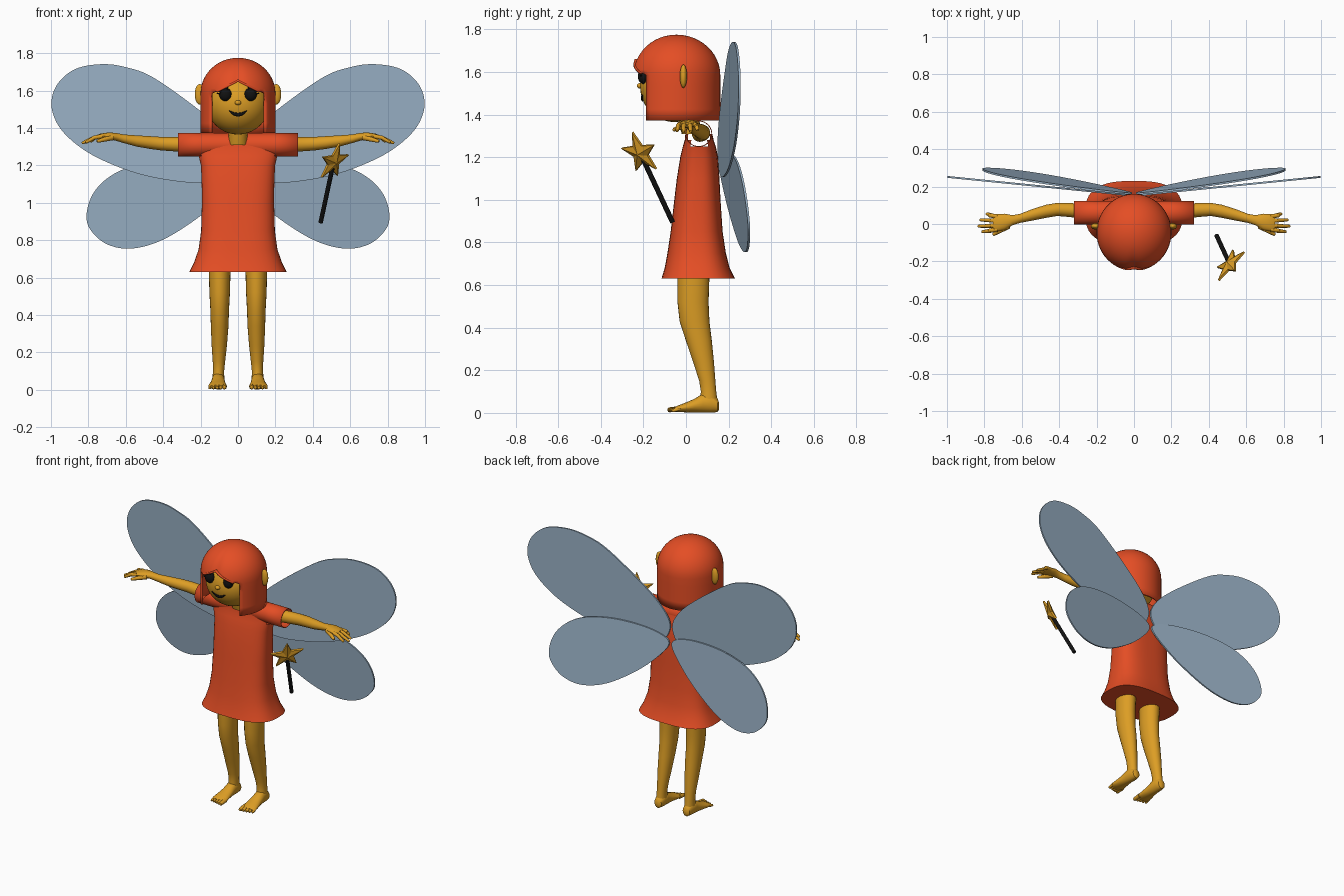
import bpy, bmesh, math
from mathutils import Vector, Matrix

if "Cube" in bpy.data.objects:
    bpy.data.objects.remove(bpy.data.objects["Cube"])


def material(name, rgb):
    m = bpy.data.materials.new(name)
    m.diffuse_color = (*rgb, 1)
    m.use_nodes = True
    m.node_tree.nodes["Principled BSDF"].inputs["Base Color"].default_value = m.diffuse_color
    return m


RED = material("red cloth", (0.78, 0.075, 0.018))
SKIN = material("golden skin", (0.72, 0.34, 0.018))
BLUE = material("pale blue", (0.32, 0.44, 0.56))
BLACK = material("black", (0.006, 0.006, 0.006))


def finish(bm, name, mat, mirror=False, angle=40, smooth=True, thick=0):
    bmesh.ops.recalc_face_normals(bm, faces=bm.faces)
    me = bpy.data.meshes.new(name)
    bm.to_mesh(me)
    bm.free()
    me.materials.append(mat)
    if smooth:
        me.shade_smooth()
        me.set_sharp_from_angle(angle=math.radians(angle))
    ob = bpy.data.objects.new(name, me)
    bpy.context.collection.objects.link(ob)
    if thick:
        s = ob.modifiers.new("thickness", "SOLIDIFY")
        s.thickness = thick
        s.offset = -1
    if mirror:
        m = ob.modifiers.new("mirror", "MIRROR")
        m.use_mirror_merge = False
    return ob


def skin_rings(bm, rings, caps=(True, True)):
    vs = [[bm.verts.new(p) for p in r] for r in rings]
    n = len(vs[0])
    for a, b in zip(vs, vs[1:]):
        for i in range(n):
            bm.faces.new((a[i], a[(i + 1) % n], b[(i + 1) % n], b[i]))
    if caps[0]:
        bm.faces.new(vs[0])
    if caps[1]:
        bm.faces.new(vs[-1])


def oval(c, u, v, a, b, n=20, power=2.0):
    pts = []
    for i in range(n):
        t = 2 * math.pi * i / n
        co, si = math.cos(t), math.sin(t)
        k = (abs(co) ** power + abs(si) ** power) ** (-1 / power)
        pts.append(Vector(c) + u * (a * co * k) + v * (b * si * k))
    return pts


X, Y, Z = Vector((1, 0, 0)), Vector((0, 1, 0)), Vector((0, 0, 1))


def loft(bm, rows, u, v, n=20):
    """rows: (x, y, z, half width along u, half width along v)"""
    skin_rings(bm, [oval(r[:3], u, v, r[3], r[4], n) for r in rows])


def capsule(bm, p, q, r0, r1, n=10):
    p, q = Vector(p), Vector(q)
    d = (q - p).normalized()
    u = d.cross(Z if abs(d.z) < 0.9 else X).normalized()
    v = d.cross(u)
    skin_rings(bm, [oval(c, u, v, r, r, n) for c, r in (
        (p, r0), (p.lerp(q, 0.5), (r0 + r1) / 2), (q - d * r1 * 0.7, r1),
        (q - d * r1 * 0.2, r1 * 0.75), (q, r1 * 0.25))])


def ellipsoid(bm, c, s, seg=32):
    bmesh.ops.create_uvsphere(bm, u_segments=seg, v_segments=seg // 2, radius=1,
                              matrix=Matrix.Translation(c) @ Matrix.Diagonal((*s, 1)))


# Dress body: rounded rectangular rings, flared hem, opened where the sleeves pass
bm = bmesh.new()
rows = [(0.63, 0.26, -0.115, 0.23), (0.68, 0.235, -0.10, 0.205), (0.75, 0.211, -0.087, 0.187),
        (0.85, 0.197, -0.072, 0.172), (1.0, 0.193, -0.055, 0.162), (1.1, 0.194, -0.043, 0.157),
        (1.2, 0.198, -0.027, 0.15), (1.25, 0.21, -0.015, 0.14), (1.28, 0.215, -0.006, 0.13),
        (1.31, 0.215, -0.003, 0.123)]
skin_rings(bm, [oval((0, (a + b) / 2, z), X, Y, w, (b - a) / 2, 48, 2.8) for z, w, a, b in rows],
           (True, False))
inside = [f for f in bm.faces if len(f.verts) == 4 and abs(f.calc_center_median().x) > 0.17
          and (f.calc_center_median().yz - Vector((0.06, 1.31))).length < 0.058]
bmesh.ops.delete(bm, geom=inside, context="FACES")
finish(bm, "dress", RED)

# Sleeves: one hollow tube across the shoulders
bm = bmesh.new()
skin_rings(bm, [oval((x, 0.06, 1.31), Y, Z, 0.063, 0.062, 32) for x in (-0.32, -0.2, 0.2, 0.32)],
           (False, False))
finish(bm, "sleeves", RED, thick=0.004)

# Neck and head
bm = bmesh.new()
loft(bm, [(0, 0.03, 1.31, 0.052, 0.05), (0, 0.015, 1.36, 0.05, 0.05), (0, 0.0, 1.44, 0.052, 0.05)], X, Y)
finish(bm, "neck", SKIN)
bm = bmesh.new()
ellipsoid(bm, (0, -0.055, 1.53), (0.168, 0.16, 0.165), 40)
finish(bm, "head", SKIN)
bm = bmesh.new()
ellipsoid(bm, (0, -0.215, 1.535), (0.017, 0.016, 0.013), 16)
finish(bm, "nose", SKIN)
bm = bmesh.new()
ellipsoid(bm, (0.205, -0.012, 1.58), (0.026, 0.017, 0.055), 20)
finish(bm, "ear", SKIN, mirror=True)

# Eyes with lashes
bm = bmesh.new()
ellipsoid(bm, (0.068, -0.2, 1.58), (0.033, 0.026, 0.036), 24)
for deg in (5, 25, 45, 65, 85, 110):
    t = math.radians(deg)
    d = Vector((math.cos(t), -0.1, math.sin(t)))
    base = Vector((0.068, -0.208, 1.58))
    capsule(bm, base + d * 0.02, base + d * 0.046, 0.006, 0.002, 6)
finish(bm, "eye", BLACK, mirror=True)

# Smiling mouth lying on the face
bm = bmesh.new()
rows = []
for i in range(13):
    x = -0.048 + 0.008 * i
    s = (x / 0.048) ** 2
    z = 1.472 + 0.02 * s
    y = -0.055 - 0.16 * math.sqrt(1 - (x / 0.168) ** 2 - ((z - 1.53) / 0.165) ** 2)
    rows.append((x, y, z, 0.006, 0.003 + 0.008 * (1 - s)))
loft(bm, rows, Y, Z, 8)
finish(bm, "mouth", BLACK)

# Hair: domed bob with a parted fringe and a face opening
bm = bmesh.new()
EDGE = math.asin(0.145 / 0.2)
front = [EDGE * i / 12 for i in range(-12, 13)]
back = [EDGE + (2 * math.pi - 2 * EDGE) * i / 44 for i in range(45)]


def hair_columns(angles, fringe):
    cols = []
    for t in angles:
        x = math.sin(t)
        end = 1.66 - 0.075 * abs(x) * 0.2 / 0.145 if fringe else 1.372
        cleft = 1 - 0.045 * math.exp(-(x * 0.2 / 0.03) ** 2) if fringe else 1
        col = []
        for j in range(1, 17):
            f = j / 12
            if j <= 12:
                r, z = math.sin(f * math.pi / 2), 1.585 + 0.19 * math.cos(f * math.pi / 2)
            else:
                r, z = 1, 1.585 + (end - 1.585) * (j - 12) / 4
            if fringe and z < end:
                z = end
                r = math.sqrt(max(0, 1 - ((end - 1.585) / 0.19) ** 2)) if end > 1.585 else 1
            k = r * (1 - (1 - cleft) * r)
            col.append(bm.verts.new((0.2 * k * x, -0.045 - 0.206 * k * math.cos(t), z)))
        cols.append(col)
    top = bm.verts.new((0, -0.045, 1.775))
    for a, b in zip(cols, cols[1:]):
        bm.faces.new((top, a[0], b[0]))
        for j in range(15):
            bm.faces.new((a[j], a[j + 1], b[j + 1], b[j]))


hair_columns(front, True)
hair_columns(back, False)
bmesh.ops.remove_doubles(bm, verts=bm.verts, dist=0.0005)
bmesh.ops.dissolve_degenerate(bm, edges=bm.edges, dist=0.0001)
finish(bm, "hair", RED, angle=50, thick=0.012)

# Arms with palm, fingers and thumb
bm = bmesh.new()
loft(bm, [(0.27, 0.065, 1.312, 0.038, 0.04), (0.34, 0.075, 1.313, 0.038, 0.038),
          (0.41, 0.078, 1.316, 0.035, 0.036), (0.47, 0.068, 1.322, 0.035, 0.034),
          (0.54, 0.05, 1.33, 0.031, 0.03), (0.61, 0.03, 1.342, 0.024, 0.023),
          (0.65, 0.02, 1.352, 0.027, 0.021), (0.69, 0.012, 1.358, 0.043, 0.018),
          (0.735, 0.006, 1.355, 0.046, 0.015), (0.755, 0.004, 1.352, 0.04, 0.01)], Y, Z)
for y0, y1, x1, z1 in ((0.04, 0.055, 0.79, 1.325), (0.017, 0.022, 0.825, 1.32),
                       (-0.008, -0.012, 0.835, 1.318), (-0.03, -0.042, 0.815, 1.322)):
    mid = (0.78, (y0 + y1) / 2, 1.346)
    capsule(bm, (0.73, y0, 1.355), mid, 0.012, 0.011)
    capsule(bm, (0.765, (y0 + y1) / 2, 1.35), (x1, y1, z1), 0.011, 0.008)
capsule(bm, (0.67, -0.01, 1.35), (0.755, -0.058, 1.328), 0.016, 0.009)
finish(bm, "arm", SKIN, mirror=True)

# Legs
bm = bmesh.new()
loft(bm, [(0.098, 0.035, 0.64, 0.058, 0.075), (0.098, 0.033, 0.52, 0.055, 0.073),
          (0.098, 0.04, 0.43, 0.05, 0.07), (0.098, 0.06, 0.34, 0.047, 0.061),
          (0.1, 0.082, 0.24, 0.041, 0.049), (0.102, 0.1, 0.15, 0.033, 0.038),
          (0.104, 0.106, 0.1, 0.03, 0.036), (0.105, 0.106, 0.05, 0.032, 0.042)], X, Y, 24)
finish(bm, "leg", SKIN, mirror=True)

# Feet with toes
bm = bmesh.new()
loft(bm, [(0.105, 0.156, 0.03, 0.012, 0.014), (0.105, 0.148, 0.036, 0.026, 0.032),
          (0.105, 0.12, 0.046, 0.034, 0.045), (0.106, 0.08, 0.046, 0.035, 0.045),
          (0.107, 0.04, 0.034, 0.039, 0.032), (0.109, -0.01, 0.024, 0.047, 0.021),
          (0.11, -0.04, 0.019, 0.049, 0.015), (0.11, -0.055, 0.016, 0.044, 0.009)], X, Z)
for i in range(5):
    x = 0.072 + 0.0195 * i
    r = 0.0135 - 0.0012 * i
    capsule(bm, (x, -0.03, 0.019), (x + 0.001, -0.087 + 0.005 * i, r), r, r * 0.9)
for v in bm.verts:
    v.co.z = max(v.co.z, 0)
finish(bm, "foot", SKIN, mirror=True)


# Wings: smooth closed outlines on tilted planes
def wing(name, outline, plane):
    n = len(outline)
    pts = []
    for i in range(n):
        p0, p1, p2, p3 = (Vector(outline[(i + k) % n]) for k in (-1, 0, 1, 2))
        for j in range(6):
            t = j / 6
            pts.append(0.5 * (2 * p1 + (p2 - p0) * t + (2 * p0 - 5 * p1 + 4 * p2 - p3) * t * t
                              + (3 * p1 - p0 - 3 * p2 + p3) * t ** 3))
    bm = bmesh.new()
    skin_rings(bm, [[(max(p.x, 0.004), plane(p.x, p.y) + o, p.y) for p in pts]
                    for o in (-0.005, 0.005)])
    finish(bm, name, BLUE, mirror=True)


wing("upper_wing", [(0.008, 1.25), (0.06, 1.36), (0.2, 1.49), (0.45, 1.668), (0.6, 1.725),
                    (0.73, 1.741), (0.87, 1.715), (0.965, 1.635), (0.998, 1.53), (0.965, 1.42),
                    (0.88, 1.325), (0.75, 1.24), (0.55, 1.16), (0.35, 1.118), (0.18, 1.108),
                    (0.06, 1.145)], lambda x, z: 0.152 + 0.1 * x)
wing("lower_wing", [(0.01, 1.14), (0.06, 1.06), (0.2, 0.93), (0.4, 0.803), (0.57, 0.755),
                    (0.7, 0.778), (0.785, 0.85), (0.81, 0.93), (0.78, 1.04), (0.7, 1.13),
                    (0.58, 1.19), (0.4, 1.22), (0.2, 1.215), (0.06, 1.185)],
     lambda x, z: 0.16 + 0.135 * x + 0.1 * (1.15 - z))

# Wand: black stick and faceted star
tip, base = Vector((0.512, -0.215, 1.22)), Vector((0.442, -0.063, 0.895))
bm = bmesh.new()
d = (tip - base).normalized()
normal = Vector((0.7, -0.7, 0))
normal = (normal - d * normal.dot(d)).normalized()
side = d.cross(normal)
skin_rings(bm, [oval(p, side, normal, 0.012, 0.012, 16) for p in (base, tip - d * 0.03)])
finish(bm, "wand_stick", BLACK)
bm = bmesh.new()
ring = []
for i in range(10):
    r = 0.108 if i % 2 == 0 else 0.046
    t = math.pi * i / 5 + 0.12
    ring.append(tip + d * (r * math.cos(t)) + side * (r * math.sin(t)))
vs = [[bm.verts.new(p + normal * o) for p in ring] for o in (-0.006, 0.006)]
for i in range(10):
    j = (i + 1) % 10
    bm.faces.new((vs[0][i], vs[0][j], vs[1][j], vs[1][i]))
for loop, o in ((vs[0], -0.024), (vs[1], 0.024)):
    c = bm.verts.new(tip + normal * o)
    for i in range(10):
        bm.faces.new((loop[i], loop[(i + 1) % 10], c))
finish(bm, "wand_star", SKIN, smooth=False)
